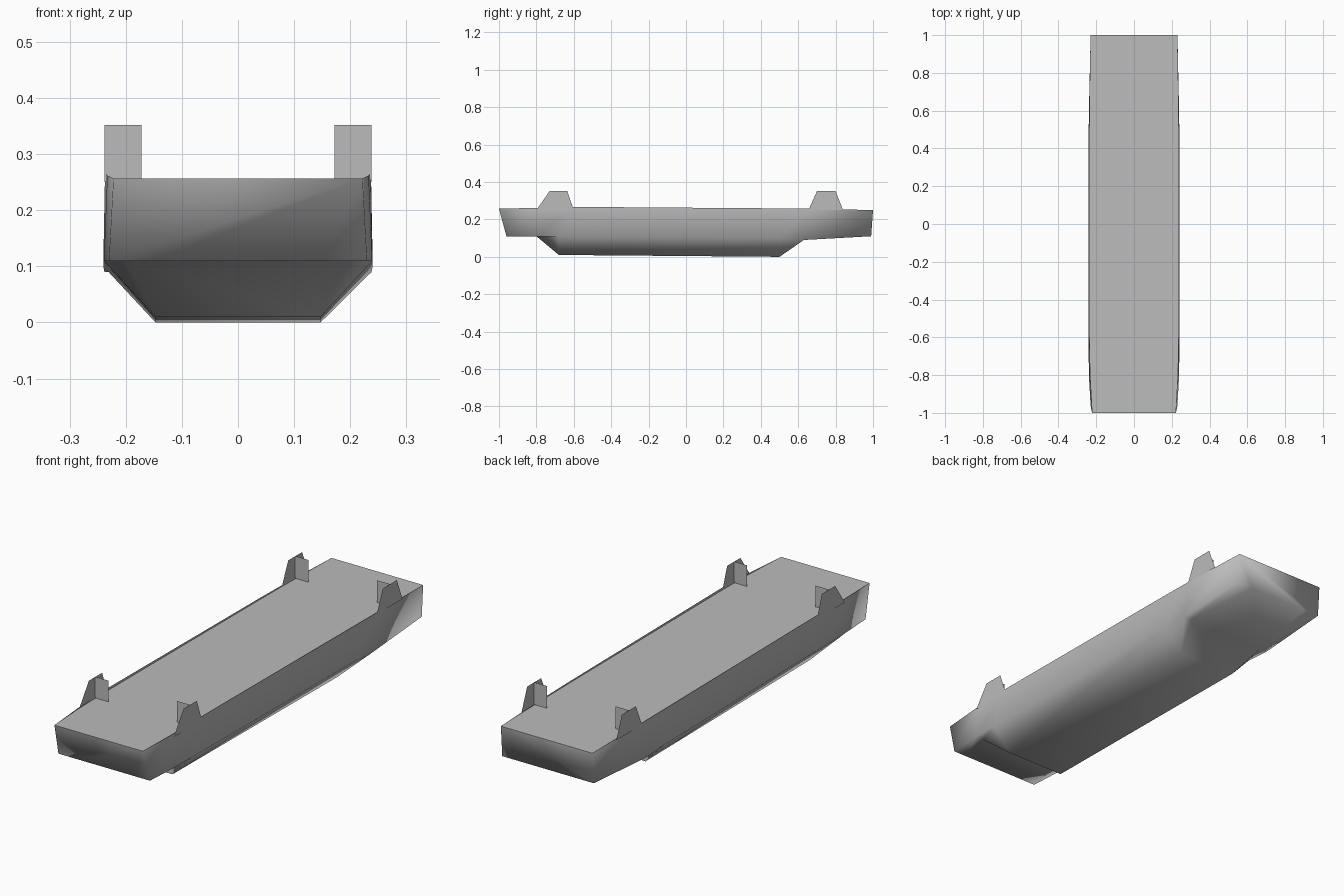
import bpy, bmesh

cube = bpy.data.objects.get("Cube")
if cube:
    bpy.data.objects.remove(cube, do_unlink=True)

grey = bpy.data.materials.new("hull_grey")
grey.use_nodes = True
grey.diffuse_color = (0.5, 0.5, 0.5, 1)
grey.node_tree.nodes["Principled BSDF"].inputs["Base Color"].default_value = (0.5, 0.5, 0.5, 1)


def make_object(name, bm, smooth=False):
    mesh = bpy.data.meshes.new(name)
    for face in bm.faces:
        face.smooth = smooth
    bm.to_mesh(mesh)
    bm.free()
    mesh.materials.append(grey)
    obj = bpy.data.objects.new(name, mesh)
    bpy.context.collection.objects.link(obj)
    return obj


def add_face(bm, points):
    return bm.faces.new([bm.verts.new(p) for p in points])


# Hull stations: rim, chine and keel, each as (half width, y, z)
stations = [
    ((0.222, -1.00, 0.257), (0.230, -0.96, 0.11), (0.150, -0.96, 0.11)),
    ((0.233, -0.80, 0.262), (0.239, -0.80, 0.11), (0.200, -0.80, 0.11)),
    ((0.237, -0.60, 0.267), (0.240, -0.68, 0.11), (0.147, -0.68, 0.01)),
    ((0.237, 0.50, 0.259), (0.240, 0.50, 0.10), (0.147, 0.50, 0.0)),
    ((0.236, 0.66, 0.257), (0.238, 0.63, 0.09), (0.200, 0.63, 0.09)),
    ((0.230, 1.00, 0.250), (0.230, 0.99, 0.11), (0.150, 0.99, 0.11)),
]
bm = bmesh.new()
rings = []
for rim, chine, keel in stations:
    right = [bm.verts.new((-w, y, z)) for w, y, z in (rim, chine, keel)]
    left = [bm.verts.new(p) for p in (keel, chine, rim)]
    rings.append(right + left)
for a, b in zip(rings, rings[1:]):
    for i in range(5):
        bm.faces.new((a[i], a[i + 1], b[i + 1], b[i]))
bm.faces.new(rings[0])
bm.faces.new(rings[-1])
bmesh.ops.recalc_face_normals(bm, faces=bm.faces)
# The open-topped shell must face outwards
bm.faces.ensure_lookup_table()
bottom = min(bm.faces, key=lambda f: f.calc_center_median().z)
if bottom.normal.z > 0:
    bmesh.ops.reverse_faces(bm, faces=bm.faces)
make_object("hull", bm, smooth=True)

# Flat deck just under the raised side rims
bm = bmesh.new()
outline = [(rim[0], rim[1], 0.2535 - 0.0035 * rim[1]) for rim, _, _ in stations]
add_face(bm, outline + [(-x, y, z) for x, y, z in reversed(outline)])
make_object("deck", bm)

# Corner stanchions: a tapered side plate with a thin inward fin
for end, base, top, fin_y in (
    ("front", (-0.80, -0.60), (-0.73, -0.635), -0.685),
    ("back", (0.655, 0.84), (0.70, 0.80), 0.75),
):
    for side, s in (("left", 1), ("right", -1)):
        bm = bmesh.new()
        x = 0.238 * s
        add_face(bm, [(x, base[0], 0.25), (x, base[1], 0.25),
                      (x, top[1], 0.351), (x, top[0], 0.351)])
        add_face(bm, [(x, fin_y, 0.25), (0.172 * s, fin_y, 0.25),
                      (0.172 * s, fin_y, 0.352), (x, fin_y, 0.352)])
        make_object(f"{end}_{side}_stanchion", bm)
